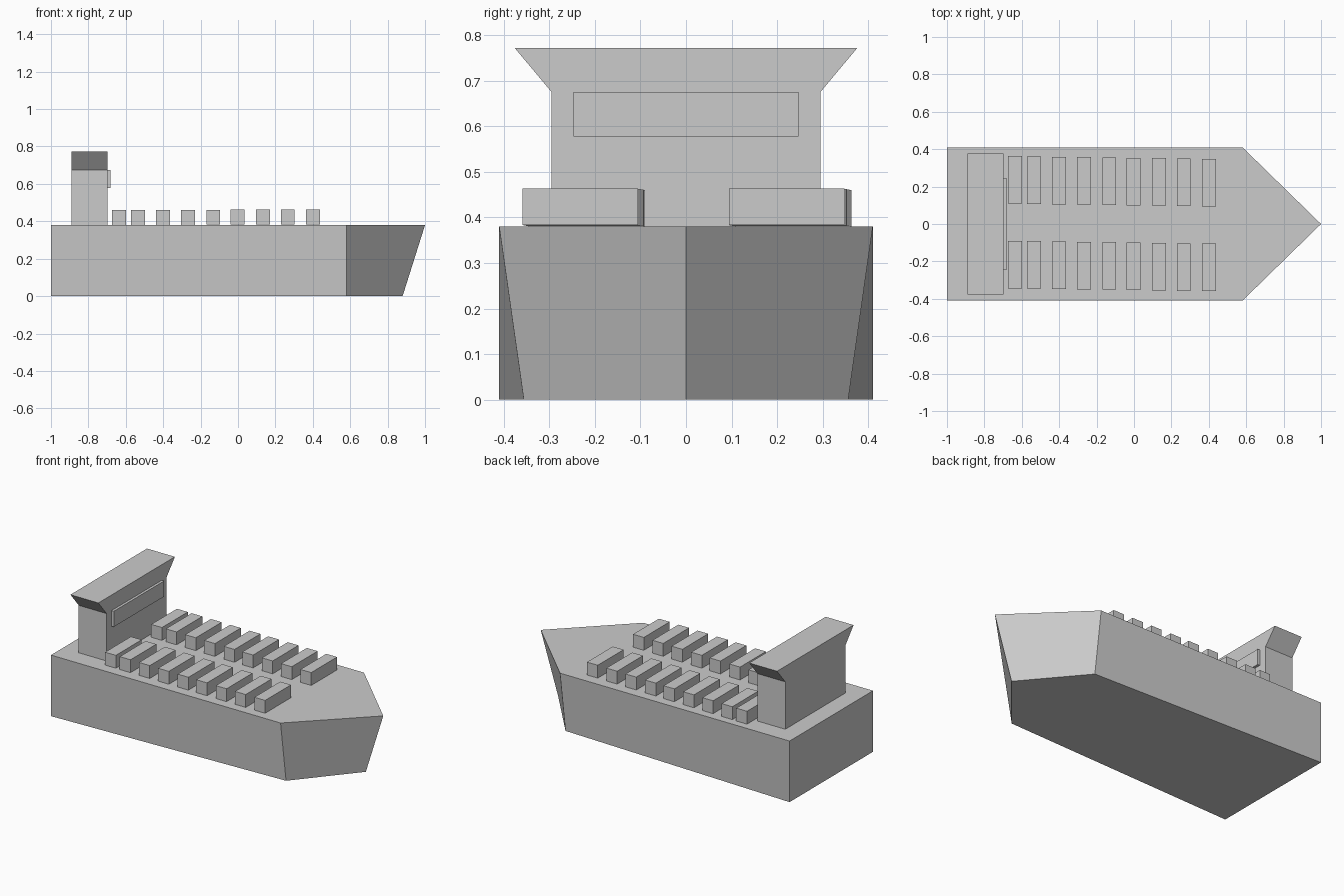
import bpy

cube = bpy.data.objects.get("Cube")
if cube:
    bpy.data.objects.remove(cube, do_unlink=True)

grey = bpy.data.materials.new("light_grey")
grey.use_nodes = True
grey.diffuse_color = (0.6, 0.6, 0.6, 1)
grey.node_tree.nodes["Principled BSDF"].inputs["Base Color"].default_value = (0.6, 0.6, 0.6, 1)


def loft(name, rings):
    """Closed solid through rings of equal point count, bottom to top."""
    n = len(rings[0])
    verts = [p for ring in rings for p in ring]
    faces = [tuple(reversed(range(n))), tuple(range(len(verts) - n, len(verts)))]
    for r in range(len(rings) - 1):
        for i in range(n):
            j = (i + 1) % n
            faces.append((r * n + i, r * n + j, (r + 1) * n + j, (r + 1) * n + i))
    mesh = bpy.data.meshes.new(name)
    mesh.from_pydata(verts, [], faces)
    mesh.materials.append(grey)
    obj = bpy.data.objects.new(name, mesh)
    bpy.context.collection.objects.link(obj)
    return obj


def rect(x0, x1, y0, y1, z):
    return [(x0, y0, z), (x1, y0, z), (x1, y1, z), (x0, y1, z)]


def hull_ring(z, shoulder, tip):
    return [(-1, -0.41, z), (0.58, -shoulder, z), (tip, 0, z),
            (0.58, shoulder, z), (-1, 0.41, z)]


# Hull with raked, pointed bow
loft("hull", [hull_ring(0, 0.356, 0.88), hull_ring(0.38, 0.41, 1)])

# Bridge tower with flared top
loft("bridge_tower", [rect(-0.89, -0.698, -w, w, z)
                      for w, z in ((0.295, 0.38), (0.295, 0.675), (0.376, 0.772))])

# Raised window panel facing the bow
loft("bridge_window", [rect(-0.698, -0.682, -0.247, 0.247, z) for z in (0.578, 0.675)])

# Two rows of cargo containers, drifting slightly along the deck
centres = (-0.637, -0.535, -0.401, -0.268, -0.132, -0.003, 0.133, 0.266, 0.401)
for i, x in enumerate(centres):
    t = i / (len(centres) - 1)
    z = 0.38 + 0.003 * t
    for side, row in (("left", 0.236), ("right", -0.217)):
        y = row - 0.015 * t
        loft(f"container_{side}_{i + 1}",
             [rect(x - 0.037, x + 0.037, y - 0.127, y + 0.127, h) for h in (z, z + 0.08)])
